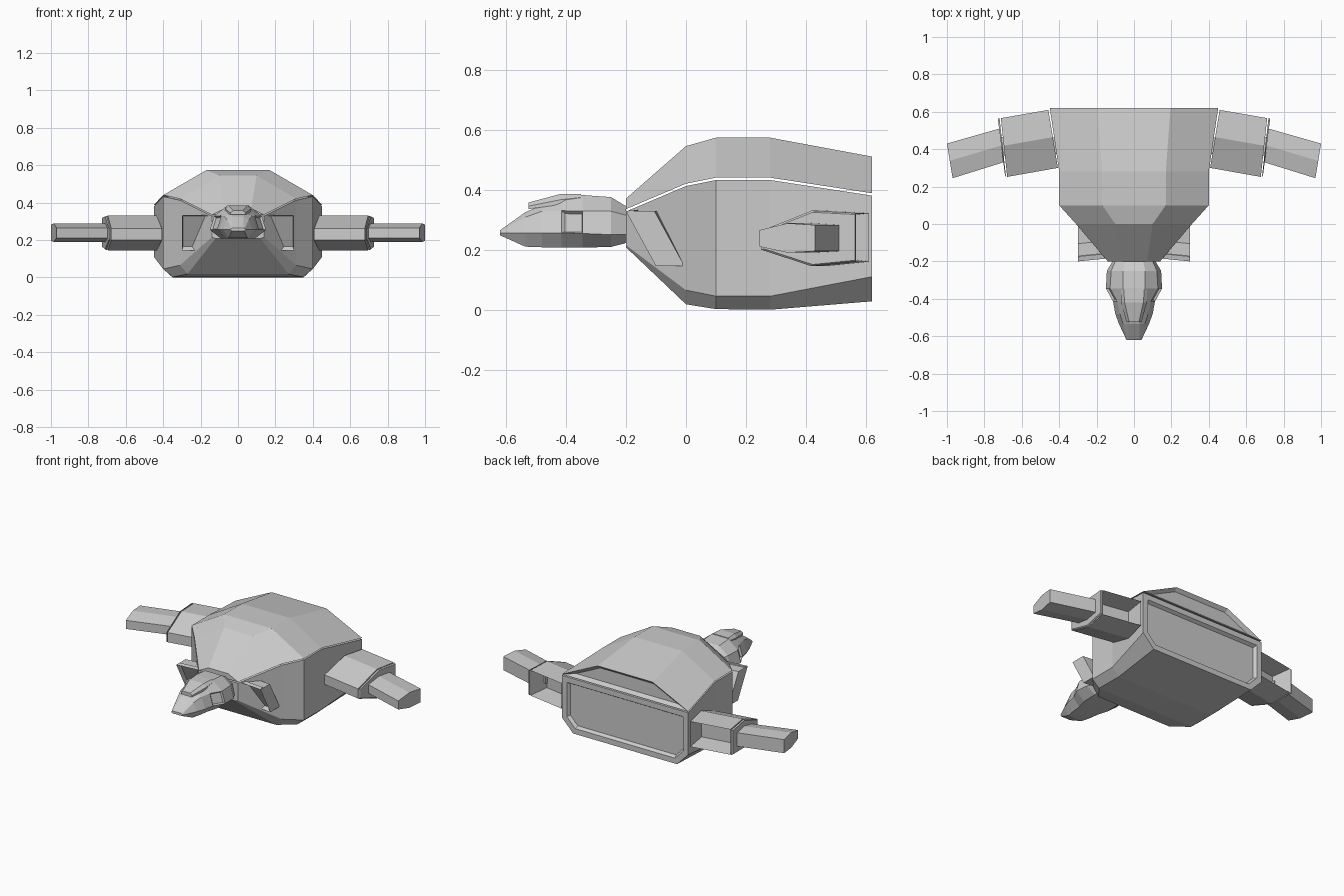
import bpy, bmesh
from mathutils import Vector

if "Cube" in bpy.data.objects:
    bpy.data.objects.remove(bpy.data.objects["Cube"])


def loft(name, rings, insets=(), mirror=False):
    """Skin closed rings, cap the ends, then recess the faces nearest given points."""
    bm = bmesh.new()
    vs = [[bm.verts.new(p) for p in r] for r in rings]
    n = len(rings[0])
    for a, b in zip(vs, vs[1:]):
        for i in range(n):
            j = (i + 1) % n
            bm.faces.new((a[i], a[j], b[j], b[i]))
    bm.faces.new(vs[0])
    bm.faces.new(vs[-1])
    bmesh.ops.recalc_face_normals(bm, faces=bm.faces)
    for point, thick, depth in insets:
        p = Vector(point)
        bm.faces.ensure_lookup_table()
        f = min(bm.faces, key=lambda q: (q.calc_center_median() - p).length)
        bm.normal_update()
        bmesh.ops.inset_individual(bm, faces=[f], thickness=thick, depth=depth,
                                   use_even_offset=True)
    me = bpy.data.meshes.new(name)
    bm.to_mesh(me)
    bm.free()
    ob = bpy.data.objects.new(name, me)
    bpy.context.collection.objects.link(ob)
    if mirror:
        ob.modifiers.new("Mirror", 'MIRROR').use_mirror_merge = False
    return ob


def sym(y, half):
    """Ring across the body at y from right-hand (x, z) points."""
    return [(x, y, z) for x, z in half] + [(-x, y, z) for x, z in reversed(half)]


def slab(front, back, profile):
    """Upright ring between two plan points; profile is (fraction, z)."""
    (x0, y0), (x1, y1) = front, back
    return [(x0 + (x1 - x0) * t, y0 + (y1 - y0) * t, z) for t, z in profile]


# Body stations: y, ridge x, ridge z, side x, seam z, chine z, keel x, keel z
stations = [
    (-.20, .07, .370, .14, .335, .215, .12, .208),
    (.00, .10, .545, .31, .420, .065, .27, .018),
    (.10, .17, .573, .40, .440, .045, .35, .002),
    (.28, .17, .573, .40, .440, .045, .35, .000),
    (.62, .195, .510, .45, .388, .110, .37, .028),
]
loft("roof_shell", [sym(y, [(tx, tz), (sx, sz)])
                    for y, tx, tz, sx, sz, cz, kx, kz in stations],
     [((0, .62, .45), .02, -.02)])
loft("lower_hull", [sym(y, [(sx, sz - .008), (sx, cz), (kx, kz)])
                    for y, tx, tz, sx, sz, cz, kx, kz in stations],
     [((0, .62, .175), .035, 0), ((0, .62, .175), .012, -.02),
      ((0, .60, .175), .02, 0)])

# Head with recessed eyes
head = [
    (-.62, [(.030, .264), (.036, .261), (.040, .255), (.034, .248)]),
    (-.535, [(.030, .325), (.058, .308), (.080, .256), (.050, .210)]),
    (-.48, [(.040, .348), (.075, .328), (.100, .256), (.062, .208)]),
    (-.415, [(.053, .376), (.090, .330), (.112, .256), (.070, .207)]),
    (-.345, [(.060, .382), (.128, .328), (.150, .254), (.090, .207)]),
    (-.25, [(.060, .375), (.122, .328), (.145, .250), (.090, .209)]),
    (-.20, [(.050, .345), (.100, .315), (.115, .250), (.085, .222)]),
]
loft("head", [sym(y, h) for y, h in head],
     [((s * .12, -.38, .292), .007, -.012) for s in (1, -1)])

# Brow plate over the snout
loft("brow", [sym(-.525, [(.026, .357), (.040, .345), (.040, .335)]),
              sym(-.42, [(.050, .385), (.068, .366), (.068, .350)]),
              sym(-.35, [(.055, .385), (.070, .374), (.070, .360)])])

# Slanted front flippers with a recessed face
flipper = [(-.20, .328), (-.105, .328), (-.005, .145), (-.10, .145)]
loft("front_flipper", [[(x, y + dy, z) for y, z in flipper]
                       for x, dy in ((.15, .015), (.30, 0))],
     [((.225, -.15, .235), .008, -.025)], True)

# Swept arms: inner channel, end plate, outer blade and joints
inner = [(0, .262), (.53, .33), (1, .322), (1, .160), (.53, .145), (0, .200)]
loft("inner_arm", [slab((.407, .30), (.458, .61), inner),
                   slab((.678, .252), (.712, .566), inner)],
     [((.585, .588, .24), .016, -.12)], True)
loft("arm_end_plate", [slab((.684, .250), (.719, .567), inner),
                       slab((.690, .262), (.728, .563),
                            [(t, .24 + (z - .24) * .94) for t, z in inner])],
     (), True)
outer = [(0, .265), (.5, .288), (1, .282), (1, .195), (.5, .190), (0, .210)]
loft("outer_arm", [slab((.697, .33), (.720, .51), outer),
                   slab((.970, .245), (1.0, .43), outer)], (), True)
joint = [(0, .27), (1, .27), (1, .21), (0, .21)]
loft("shoulder_joint", [slab((.37, .38), (.37, .47), joint),
                        slab((.45, .37), (.46, .46), joint)], (), True)
loft("elbow_joint", [slab((.66, .37), (.67, .47), joint),
                     slab((.75, .35), (.75, .46), joint)], (), True)
